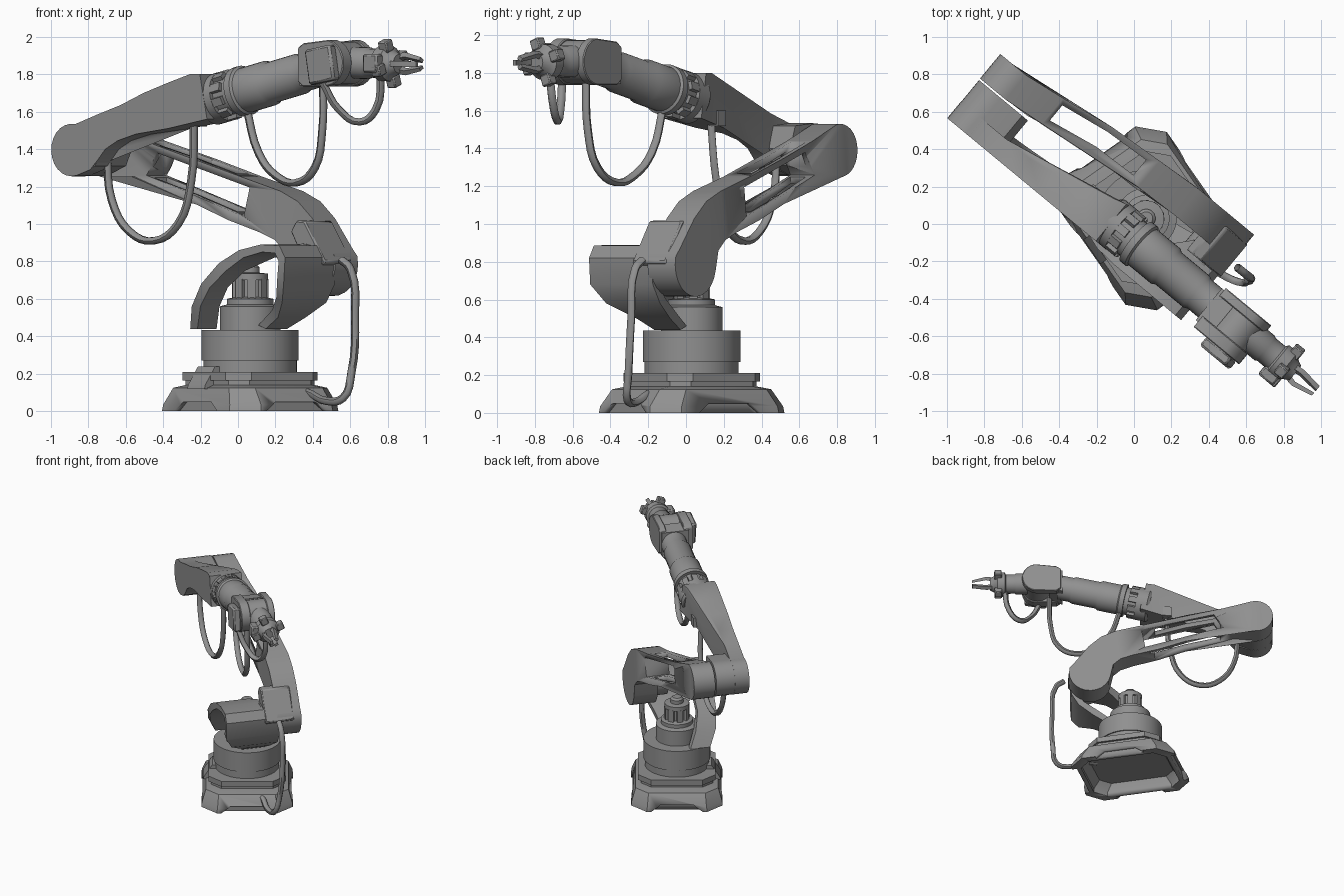
import bpy, bmesh
from math import radians, cos, sin, pi
from mathutils import Matrix, Vector

if "Cube" in bpy.data.objects:
    bpy.data.objects.remove(bpy.data.objects["Cube"])

# Local frame: x along the arm, y across it, z up; the base has its own yaw
C = Matrix.Translation((.065, .03, 0))
M = C @ Matrix.Rotation(radians(-39.6), 4, 'Z')
B = C @ Matrix.Rotation(radians(-55), 4, 'Z')
T = Matrix.Translation
GREY = bpy.data.materials.new("dark_grey")
GREY.diffuse_color = (.28, .28, .28, 1)
GREY.use_nodes = True
GREY.node_tree.nodes["Principled BSDF"].inputs["Base Color"].default_value = GREY.diffuse_color


def lerp(x, x0, x1, a, b):
    t = min(1, max(0, (x - x0) / (x1 - x0)))
    return a + (b - a) * t


def arc(cx, cz, r, a0, a1, n=10):
    return [(cx + r * cos(radians(a0 + (a1 - a0) * i / n)),
             cz + r * sin(radians(a0 + (a1 - a0) * i / n))) for i in range(n + 1)]


def finish(name, bm, mat=M, smooth=35, bevel=0):
    bmesh.ops.recalc_face_normals(bm, faces=bm.faces)
    me = bpy.data.meshes.new(name)
    bm.to_mesh(me)
    bm.free()
    me.transform(mat)
    me.materials.clear()
    me.materials.append(GREY)
    ob = bpy.data.objects.new(name, me)
    bpy.context.collection.objects.link(ob)
    if bevel:
        m = ob.modifiers.new("bevel", 'BEVEL')
        m.width, m.segments, m.limit_method = bevel, 1, 'ANGLE'
        m.angle_limit = radians(50)
    bpy.ops.object.select_all(action='DESELECT')
    bpy.context.view_layer.objects.active = ob
    ob.select_set(True)
    bpy.ops.object.shade_smooth_by_angle(angle=radians(smooth))
    return ob


def prism(name, pts, a, b, plane='xz', mat=M, bevel=0):
    """Extrude a profile from a to b; a and b may vary with the first coordinate."""
    fa = a if callable(a) else lambda p: a
    fb = b if callable(b) else lambda p: b
    bm = bmesh.new()
    put = (lambda p, q, t: (p, t, q)) if plane == 'xz' else \
          (lambda p, q, t: (p, q, t)) if plane == 'xy' else (lambda p, q, t: (t, p, q))
    va = [bm.verts.new(put(p, q, fa(p))) for p, q in pts]
    vb = [bm.verts.new(put(p, q, fb(p))) for p, q in pts]
    n = len(pts)
    caps = [bm.faces.new(va), bm.faces.new(vb)]
    for i in range(n):
        bm.faces.new((va[i], va[(i + 1) % n], vb[(i + 1) % n], vb[i]))
    bmesh.ops.triangulate(bm, faces=caps)
    return finish(name, bm, mat, bevel=bevel)


def loft(name, rings, mat=M):
    """Skin a list of equal-length point rings and cap the ends."""
    bm = bmesh.new()
    vs = [[bm.verts.new(p) for p in r] for r in rings]
    n = len(rings[0])
    for r0, r1 in zip(vs, vs[1:]):
        for i in range(n):
            bm.faces.new((r0[i], r0[(i + 1) % n], r1[(i + 1) % n], r1[i]))
    bm.faces.new(vs[0])
    bm.faces.new(vs[-1])
    return finish(name, bm, mat)


def lathe(name, prof, mat=M, n=32):
    return loft(name, [[(r * cos(2 * pi * i / n), r * sin(2 * pi * i / n), h)
                        for i in range(n)] for r, h in prof], mat)


def box(name, size, mat, bevel=0):
    bm = bmesh.new()
    bmesh.ops.create_cube(bm, size=1, matrix=Matrix.Diagonal((*size, 1)))
    return finish(name, bm, mat, bevel=bevel)


def cut(ob, cutters):
    for c in cutters:
        m = ob.modifiers.new("cut", 'BOOLEAN')
        m.operation, m.object, m.solver = 'DIFFERENCE', c, 'EXACT'
        c.hide_render = True
    ob.data = bpy.data.meshes.new_from_object(
        ob.evaluated_get(bpy.context.evaluated_depsgraph_get()))
    ob.modifiers.clear()
    for c in cutters:
        bpy.data.objects.remove(c)


def octagon(a, b, c, z):
    return [(a, c - b, z), (a, b - c, z), (a - c, b, z), (c - a, b, z),
            (-a, b - c, z), (-a, c - b, z), (c - a, -b, z), (a - c, -b, z)]


# Flared hollow base; recessed sides leave four corner feet
base = loft("base", [octagon(.435, .355, .12, 0), octagon(.43, .35, .12, .035),
                     octagon(.36, .32, .1, .125), octagon(.28, .28, .08, .14)], B)
notch = [(-.2, -.05), (-.2, 0), (-.13, .05), (.13, .05), (.2, 0), (.2, -.05)]
cutters = [loft("hollow", [octagon(.36, .29, .09, -.05), octagon(.36, .29, .09, .03),
                           octagon(.31, .27, .08, .1)], B)]
for s in (-1, 1):
    cutters += [prism("notch_a", notch, s * .32, s * .6, mat=B),
                prism("notch_b", notch, s * .395, s * .6, 'yz', B)]
cut(base, cutters)
loft("base_plate", [octagon(.28, .28, .08, .13), octagon(.28, .28, .08, .165),
                    octagon(.3, .3, .1, .165), octagon(.3, .3, .1, .21)], B)
prism("base_wedge", [(-.34, .12), (-.335, .14), (-.27, .24), (-.2, .24), (-.2, .12)], -.1, .06, 'yz', B)

# Turret stack and castellated motor cap
lathe("turret", [(.25, .19), (.25, .27), (.26, .27), (.26, .435), (.163, .435), (.163, .56),
                 (.125, .57), (.125, .6), (.08, .61), (.08, .7), (.096, .7), (.096, .735),
                 (.05, .74), (.05, .77), (.035, .785)])
for i in range(8):
    box("cap_tooth", (.025, .045, .1), M @ Matrix.Rotation(i * pi / 4, 4, 'Z') @ T((.084, 0, .655)))

# C-shaped bracket carrying the shoulder: outer u z, inner u z, side limits
stations = [(-.25, .44, -.2, .44, -.2, -.04), (-.19, .56, -.13, .56, -.26, -.1),
            (-.1, .68, -.04, .66, -.29, -.14), (.03, .79, .08, .75, -.3, -.14),
            (.17, .86, .2, .82, -.3, -.04), (.32, .89, .33, .85, -.3, .13),
            (.45, .885, .42, .845, -.3, .13), (.49, .82, .445, .8, -.3, .13),
            (.48, .68, .435, .7, -.3, .13), (.42, .58, .38, .61, -.24, .13),
            (.3, .5, .26, .54, -.13, .1), (.19, .44, .14, .46, -.1, .08)]
loft("shoulder_bracket", [[(a, p, b), (a, q, b), (c, q, d), (c, p, d)]
                          for a, b, c, d, p, q in stations])

# Upper arm, bowed outward, with side and top windows
arm_pts = (arc(-1.02, 1.39, .14, 260, 75, 14) + [(-.75, 1.44), (-.45, 1.347), (-.14, 1.25), (.12, 1.175),
           (.24, 1.12), (.34, 1.03), (.46, .87)] + arc(.33, .785, .17, 15, -170, 12) +
           [(.14, .86), (.08, .915), (-.02, .955), (-.23, 1.02), (-.45, 1.105), (-.84, 1.255)])
v0 = lambda u: lerp(u, -.88, -.45, .01, .09) + lerp(u, -.45, .1, 0, .02)
v1 = lambda u: lerp(u, -.95, -.45, .18, .26) + lerp(u, -.45, .1, 0, .04)
arm = prism("upper_arm", arm_pts, v0, v1)
cut(arm, [prism("side_window", [(-.76, 1.26), (-.68, 1.38), (-.09, 1.195), (-.12, 1.04)], -.3, .6),
          prism("top_window", [(-.73, .075), (-.45, .125), (-.2, .135), (-.2, .24), (-.45, .225),
                               (-.73, .18)], .9, 1.7, 'xy')])

# Shoulder motor on the arm's front slope
prism("shoulder_motor", [(.27, .96), (.31, 1.02), (.37, 1.015), (.51, .8), (.49, .78), (.42, .775), (.36, .8)],
      .01, .24, bevel=.008)
lathe("shoulder_barrel", [(.12, -.0), (.12, .15)], M @ T((.36, .0, .775)) @ Matrix.Rotation(-pi / 2, 4, 'X'))

# Elbow boss and forearm link
boss = arc(-1.02, 1.395, .139, 85, 285, 14) + [(-.86, 1.31), (-.82, 1.4), (-.86, 1.52)]
prism("elbow_boss", boss, -.26, 0)
link = arc(-1.02, 1.395, .14, 80, 285, 14) + [(-.89, 1.29), (-.84, 1.34), (-.785, 1.4), (-.7, 1.445),
       (-.575, 1.48), (-.35, 1.51), (-.08, 1.56), (-.13, 1.8), (-.2, 1.8), (-.35, 1.755),
       (-.52, 1.7), (-.68, 1.635), (-.84, 1.585)]
prism("forearm_link", link, -.265, lambda u: lerp(u, -.62, -.1, -.15, 0))

# Forearm tube with castellated collar
F = M @ T((-.05, -.13, 1.685)) @ Matrix.Rotation(radians(77), 4, 'Y')
lathe("forearm_tube", [(.12, -.12), (.135, -.1), (.135, -.01), (.112, -.01), (.112, .09), (.135, .09),
                       (.135, .13), (.122, .14), (.122, .3), (.11, .32), (.11, .52), (.1, .54),
                       (.1, .64)], F)
for i in range(10):
    box("collar_tooth", (.025, .045, .07), F @ Matrix.Rotation(i * pi / 5, 4, 'Z') @ T((.12, 0, .02)))

# Wrist fork: rear block, two rounded cheeks, side motor cover
fork = [(.565, 1.76), (.6, 1.735)] + arc(.755, 1.86, .125, -85, 80, 10) + [(.6, 1.965), (.565, 1.94)]
for a, b in ((-.285, -.21), (-.07, -.015)):
    prism("wrist_cheek", fork, a, b, bevel=.006)
prism("wrist_block", [(.55, 1.74), (.66, 1.75), (.66, 1.95), (.55, 1.93)], -.25, -.03)
box("wrist_motor", (.18, .06, .19), M @ T((.755, -.31, 1.85)) @ Matrix.Rotation(radians(-10), 4, 'Y'), .012)

# Wrist tube and hand
H = M @ T((.74, -.13, 1.863)) @ Matrix.Rotation(radians(91), 4, 'Y')
lathe("wrist_hub", [(.115, -.07), (.115, .07)], M @ T((.755, -.14, 1.86)) @ Matrix.Rotation(pi / 2, 4, 'X'), 24)
lathe("wrist_tube", [(.085, 0), (.085, .19), (.078, .2), (.078, .27), (.095, .28), (.095, .34),
                     (.07, .36), (.05, .4)], H, 24)
for i in range(4):
    R = H @ Matrix.Rotation(radians(20 + 90 * i), 4, 'Z')
    box("hand_tab", (.06, .06, .06), R @ T((.1, 0, .335)), .006)
box("hand_motor", (.1, .06, .1), H @ T((0, -.1, .3)), .01)
# Gripper fingers, three bent claws
for i in range(3):
    R = H @ Matrix.Rotation(radians(30 + 120 * i), 4, 'Z')
    prism("finger", [(.02, .37), (.055, .37), (.062, .43), (.035, .545), (.015, .545),
                     (.035, .43)], -.015, .015, mat=R)


# Hanging cables, given in world coordinates
def cable(name, pts):
    cu = bpy.data.curves.new(name, 'CURVE')
    cu.dimensions, cu.bevel_depth, cu.bevel_resolution, cu.resolution_u = '3D', .022, 1, 4
    sp = cu.splines.new('BEZIER')
    sp.bezier_points.add(len(pts) - 1)
    for b, p in zip(sp.bezier_points, pts):
        b.co, b.handle_left_type, b.handle_right_type = p, 'AUTO', 'AUTO'
    tmp = bpy.data.objects.new(name + "_path", cu)
    bpy.context.collection.objects.link(tmp)
    me = bpy.data.meshes.new_from_object(tmp.evaluated_get(bpy.context.evaluated_depsgraph_get()))
    bpy.data.objects.remove(tmp)
    bm = bmesh.new()
    bm.from_mesh(me)
    finish(name, bm, Matrix(), 60)


cable("base_cable", [(.55, -.23, .81), (.6, -.27, .76), (.625, -.29, .5), (.605, -.305, .2), (.56, -.31, .07),
                     (.47, -.27, .055), (.37, -.2, .1), (.27, -.15, .11)])
cable("elbow_cable", [(-.7, .48, 1.37), (-.675, .46, 1.13), (-.58, .39, .96), (-.45, .3, .91),
                      (-.32, .21, 1.0), (-.25, .16, 1.23), (-.235, .13, 1.56)])
cable("forearm_cable", [(.045, -.12, 1.62), (.11, -.18, 1.38), (.2, -.27, 1.26), (.31, -.37, 1.22),
                        (.41, -.47, 1.3), (.45, -.52, 1.5), (.455, -.53, 1.76)])
cable("wrist_cable", [(.45, -.655, 1.76), (.54, -.665, 1.61), (.65, -.68, 1.545), (.735, -.7, 1.61),
                      (.765, -.725, 1.82)])
box("elbow_clip", (.07, .06, .08), M @ T((-.3, -.07, 1.56)))
